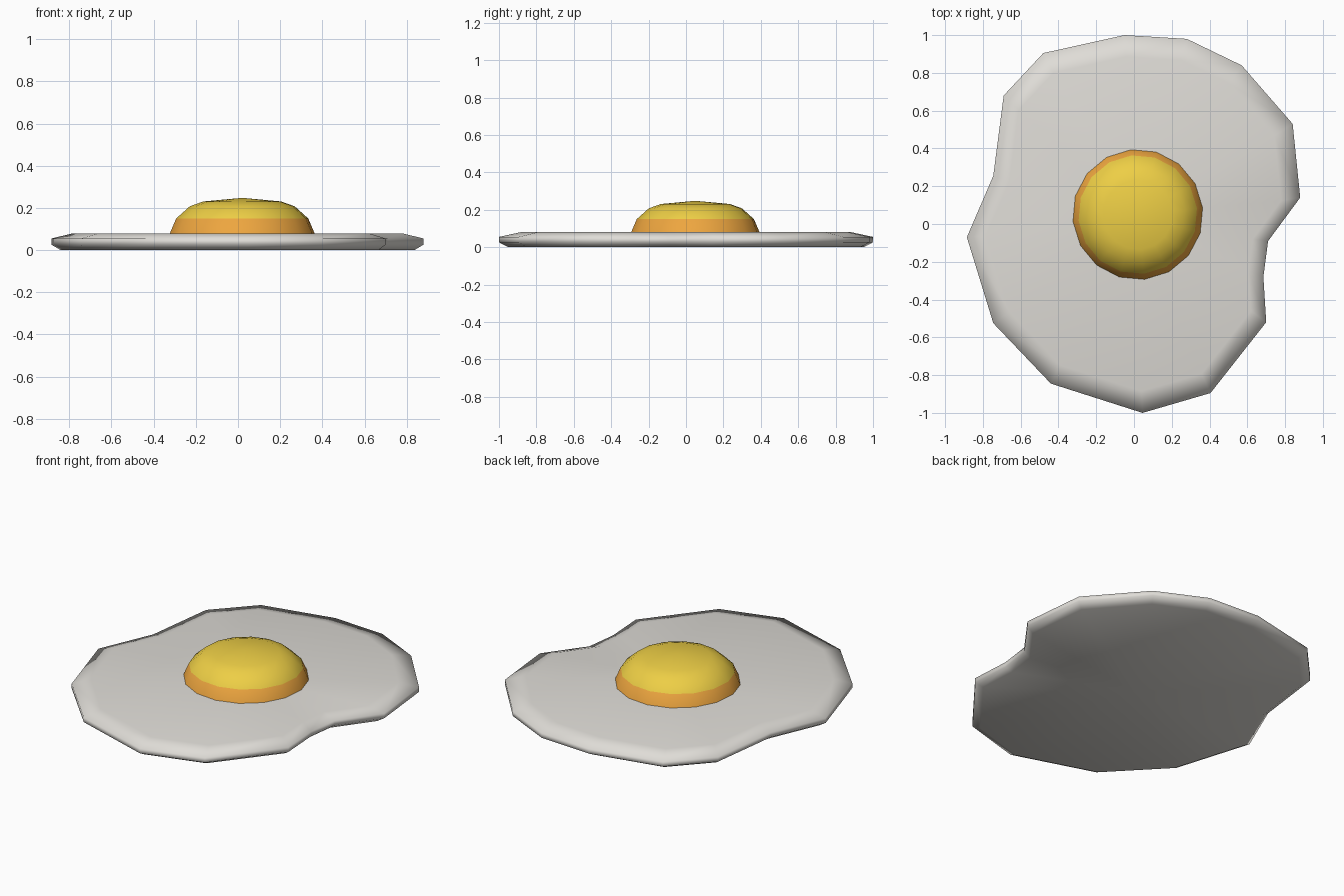
import bpy, bmesh
from math import sin, cos, radians, tau

if "Cube" in bpy.data.objects:
    bpy.data.objects.remove(bpy.data.objects["Cube"])


def material(name, rgb):
    m = bpy.data.materials.new(name)
    m.diffuse_color = (*rgb, 1)
    m.use_nodes = True
    m.node_tree.nodes["Principled BSDF"].inputs["Base Color"].default_value = m.diffuse_color
    return m


def loft(name, rings, bottom, top, mats, mat_of_band, angle):
    """Skin stacked rings, closing the ends with fans to the given points."""
    bm = bmesh.new()
    loops = [[bm.verts.new(p) for p in ring] for ring in rings]
    n = len(loops[0])
    for k, (a, b) in enumerate(zip(loops, loops[1:])):
        for i in range(n):
            j = (i + 1) % n
            bm.faces.new((a[i], a[j], b[j], b[i])).material_index = mat_of_band(k)
    for loop, tip, k in ((loops[0], bottom, 0), (loops[-1], top, len(loops) - 1)):
        if tip:
            c = bm.verts.new(tip)
            for i in range(n):
                bm.faces.new((loop[i], loop[(i + 1) % n], c)).material_index = mat_of_band(k)
    bmesh.ops.recalc_face_normals(bm, faces=bm.faces)
    if not bottom:  # open dome: make sure it faces upward
        bm.faces.ensure_lookup_table()
        if bm.faces[-1].normal.z < 0:
            bmesh.ops.reverse_faces(bm, faces=bm.faces)
    me = bpy.data.meshes.new(name)
    bm.to_mesh(me)
    bm.free()
    for m in mats:
        me.materials.append(m)
    ob = bpy.data.objects.new(name, me)
    bpy.context.collection.objects.link(ob)
    bpy.ops.object.select_all(action='DESELECT')
    ob.select_set(True)
    bpy.context.view_layer.objects.active = ob
    bpy.ops.object.shade_smooth_by_angle(angle=radians(angle))
    return ob


# Egg white: irregular outline with a rounded rim
outline = [(0.88, 0.14), (0.84, 0.53), (0.57, 0.84), (0.28, 0.98), (-0.05, 1.0),
           (-0.48, 0.905), (-0.69, 0.68), (-0.745, 0.255), (-0.885, -0.07),
           (-0.745, -0.525), (-0.44, -0.845), (0.045, -1.0), (0.405, -0.895),
           (0.70, -0.52), (0.685, -0.28), (0.71, -0.09)]
rim = [(0.95, 0.0), (1.0, 0.026), (1.0, 0.055), (0.885, 0.08)]
loft("egg_white", [[(x * s, y * s, z) for x, y in outline] for s, z in rim],
     (0, 0, 0), (0.02, 0.05, 0.08),
     [material("white", (0.74, 0.72, 0.68))], lambda k: 0, 80)

# Yolk: flattened 16-sided dome, orange at the base and yellow above
cx, cy, sides = 0.02, 0.05, 16
dome = [(0.347, 0.075), (0.345, 0.08), (0.315, 0.15), (0.25, 0.208), (0.185, 0.231)]
angles = [tau * i / sides + radians(6) for i in range(sides)]
loft("yolk", [[(cx + r * cos(a), cy + r * sin(a), z) for a in angles] for r, z in dome],
     None, (cx, cy, 0.248),
     [material("yolk_orange", (0.85, 0.38, 0.05)), material("yolk_yellow", (0.85, 0.62, 0.06))],
     lambda k: 0 if k < 2 else 1, 60)
